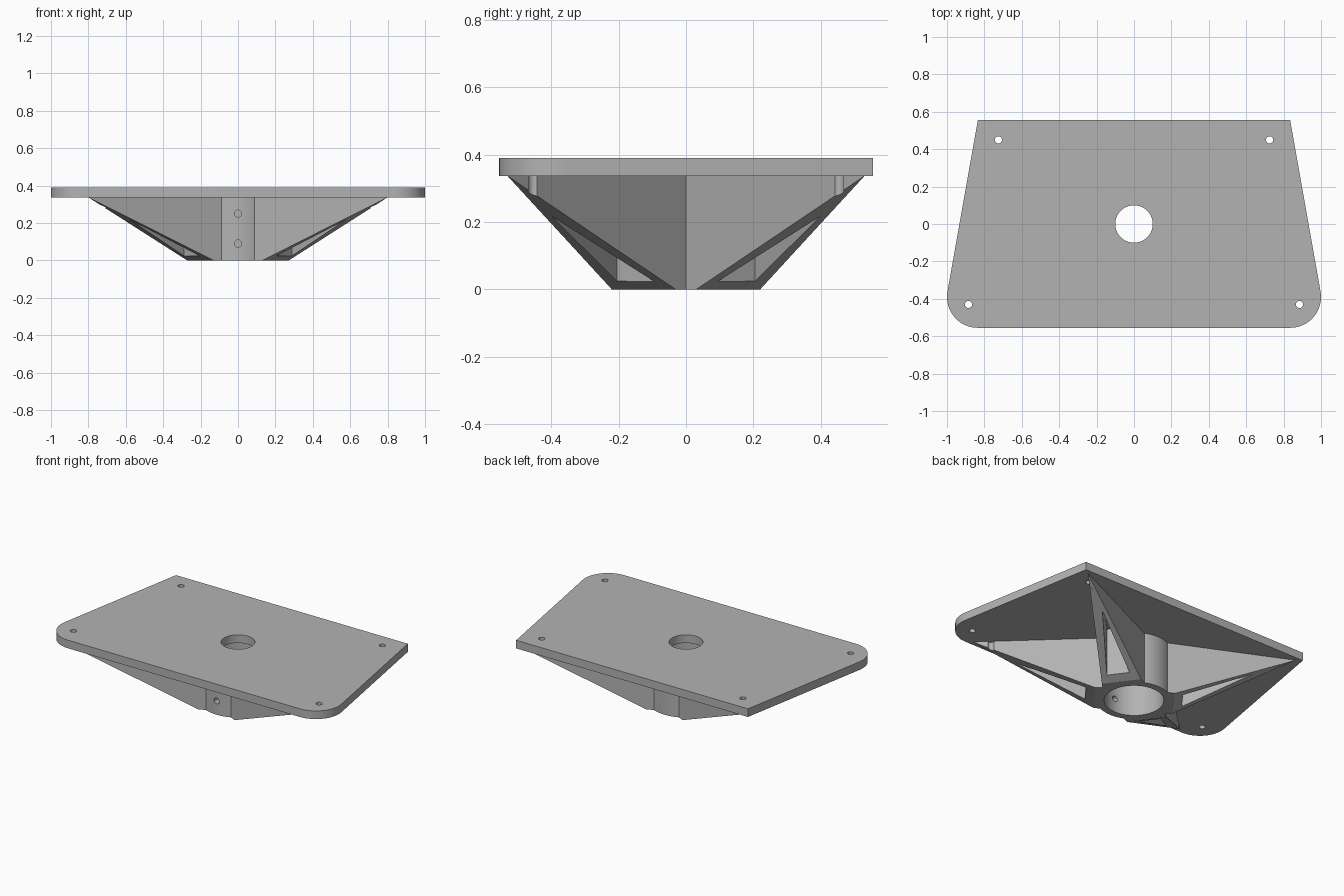
import bpy
import bmesh
from math import cos, sin, radians
from mathutils import Matrix, Vector

cube = bpy.data.objects.get("Cube")
if cube:
    bpy.data.objects.remove(cube, do_unlink=True)

UNDER, TOP = 0.337, 0.39      # plate underside and top
HUB_R, BORE_R, SCREW_R = 0.22, 0.176, 0.019

grey = bpy.data.materials.new("plain grey")
grey.use_nodes = True
colour = (0.45, 0.45, 0.45, 1)
grey.diffuse_color = colour
grey.node_tree.nodes["Principled BSDF"].inputs["Base Color"].default_value = colour


def finish(name, bm):
    bmesh.ops.recalc_face_normals(bm, faces=bm.faces)
    mesh = bpy.data.meshes.new(name)
    bm.to_mesh(mesh)
    bm.free()
    mesh.materials.append(grey)
    obj = bpy.data.objects.new(name, mesh)
    bpy.context.collection.objects.link(obj)
    return obj


def prism(name, outline, z0, z1):
    bm = bmesh.new()
    face = bm.faces.new([bm.verts.new((x, y, z0)) for x, y in outline])
    new = bmesh.ops.extrude_face_region(bm, geom=[face])["geom"]
    verts = [v for v in new if isinstance(v, bmesh.types.BMVert)]
    bmesh.ops.translate(bm, vec=(0, 0, z1 - z0), verts=verts)
    return finish(name, bm)


def cylinder(name, r, centre, depth, segments=32, along_y=False):
    bm = bmesh.new()
    turn = Matrix.Rotation(radians(90), 4, "X") if along_y else Matrix()
    bmesh.ops.create_cone(bm, cap_ends=True, segments=segments, radius1=r, radius2=r,
                          depth=depth, matrix=Matrix.Translation(centre) @ turn)
    return finish(name, bm)


def apply_modifiers(obj):
    bpy.context.view_layer.objects.active = obj
    for mod in list(obj.modifiers):
        bpy.ops.object.modifier_apply(modifier=mod.name)


def cut(obj, *cutters):
    for cutter in cutters:
        mod = obj.modifiers.new("cut", "BOOLEAN")
        mod.operation, mod.solver, mod.object = "DIFFERENCE", "EXACT", cutter
    apply_modifiers(obj)
    for cutter in cutters:
        bpy.data.objects.remove(cutter, do_unlink=True)


def smooth(obj):
    bpy.ops.object.select_all(action="DESELECT")
    obj.select_set(True)
    bpy.context.view_layer.objects.active = obj
    bpy.ops.object.shade_smooth_by_angle(angle=radians(25))


# Top plate: tapered, square back corners, rounded front corners
half = [(0.835, 0.555)]
for i in range(17):
    a = radians(10 - 100 * i / 16)
    half.append((0.835 + 0.165 * cos(a), -0.39 + 0.165 * sin(a)))
plate = prism("top_plate", half + [(-x, y) for x, y in reversed(half)], UNDER, TOP)
holes = [cylinder("cable_cutter", 0.1, (0, 0, TOP), 0.4, 64)]
for side in (-1, 1):
    for x, y in ((0.725, 0.45), (0.885, -0.43)):
        holes.append(cylinder("screw_cutter", SCREW_R, (side * x, y, TOP), 0.4))
cut(plate, *holes)
smooth(plate)

# Central hub: open tube with two screw holes in its front wall
hub = cylinder("hub", HUB_R, (0, 0, UNDER / 2), UNDER, 96)
cut(hub, cylinder("bore_cutter", BORE_R, (0, 0, UNDER / 2), 1, 96),
    *[cylinder("set_screw_cutter", SCREW_R, (0, -0.2, z), 0.2, along_y=True)
      for z in (0.09, 0.25)])
smooth(hub)

# Corner ribs: wedges from the hub to the plate corners
tip = Vector((0.8, 0.53))
foot_side, foot_end = Vector((0.272, 0.03)), Vector((0.13, 0.22))
root = [(0.24, 0), (0.18, 0), (0.07, 0.192)]
bm = bmesh.new()
bm.verts.new((*tip, UNDER))
for x, y in [foot_side, foot_end, *root]:
    for z in (0, UNDER):
        bm.verts.new((x, y, z))
bmesh.ops.convex_hull(bm, input=bm.verts)
bmesh.ops.dissolve_limit(bm, angle_limit=radians(0.5), verts=bm.verts, edges=bm.edges)
ribs = finish("corner_ribs", bm)

# Triangular pocket in each rib, and the screw clearance groove near its tip
pocket = prism("pocket_cutter", [(0.207, 0.205), (0.288, 0.095), (0.579, 0.4)], -0.1, UNDER - 0.001)
groove = cylinder("groove_cutter", SCREW_R, (0.725, 0.45, 0.3), 0.4)
core = cylinder("core_cutter", HUB_R - 0.004, (0, 0, 0.2), 1, 96)
cut(ribs, pocket, groove, core)
mirror = ribs.modifiers.new("mirror", "MIRROR")
mirror.use_axis = (True, True, False)
mirror.use_mirror_merge = False
apply_modifiers(ribs)
smooth(ribs)
